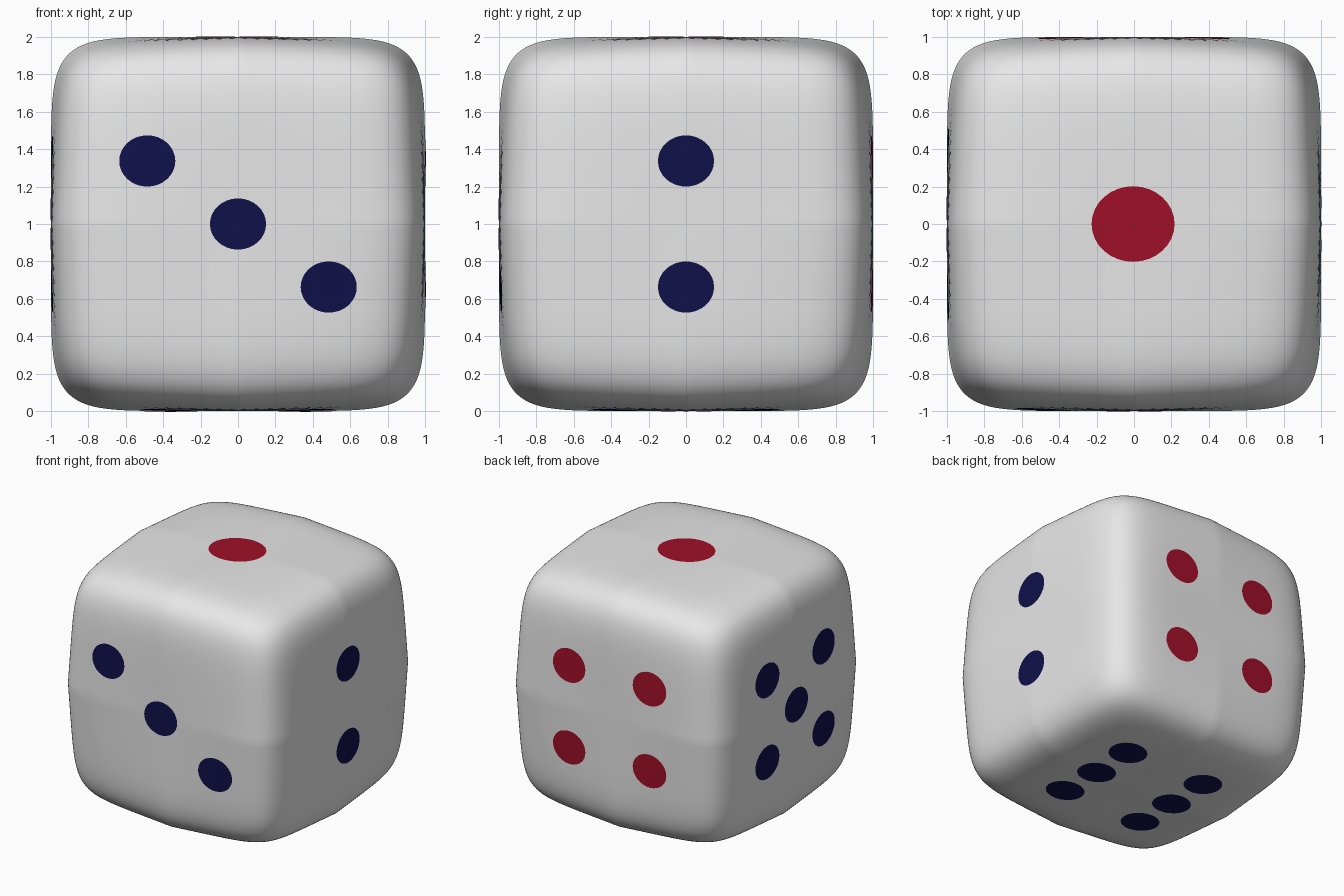
import bpy, bmesh, math
from mathutils import Vector

if "Cube" in bpy.data.objects:
    bpy.data.objects.remove(bpy.data.objects["Cube"])

P = 7.1          # squareness of the rounded cube
CORNER = 0.063   # extra rounding at the eight corners
CENTRE = Vector((0, 0, 1))


def material(name, rgb):
    m = bpy.data.materials.new(name)
    m.diffuse_color = (*rgb, 1)
    m.use_nodes = True
    m.node_tree.nodes["Principled BSDF"].inputs["Base Color"].default_value = m.diffuse_color
    return m


WHITE = material("off_white", (0.80, 0.80, 0.80))
RED = material("deep_red", (0.35, 0.005, 0.021))
BLUE = material("navy_blue", (0.0055, 0.0055, 0.07))


def rounded(d):
    """Point of the rounded cube in direction d."""
    s = d / sum(abs(c) ** P for c in d) ** (1 / P)
    return s * (1 - CORNER * abs(s.x * s.y * s.z))


def height(u, v):
    """Height of a cube side above the centre at (u, v)."""
    h = 1.0
    for _ in range(10):
        h = rounded(Vector((u, v, h))).z
    return h


def finish(bm, name, mat):
    me = bpy.data.meshes.new(name)
    for f in bm.faces:
        f.smooth = True
    bm.to_mesh(me)
    bm.free()
    me.materials.append(mat)
    ob = bpy.data.objects.new(name, me)
    bpy.context.collection.objects.link(ob)
    return ob


# Body: gridded cube pushed onto the rounded shape
bm = bmesh.new()
bmesh.ops.create_cube(bm, size=2)
bmesh.ops.subdivide_edges(bm, edges=bm.edges[:], cuts=47, use_grid_fill=True)
for vert in bm.verts:
    vert.co = rounded(vert.co) + CENTRE
finish(bm, "die_body", WHITE)


# Pips: thin painted discs that follow the surface of one side
def pips(name, u_axis, v_axis, spots, mat, ru=0.15, rv=0.137):
    U, V = Vector(u_axis), Vector(v_axis)
    N = U.cross(V)
    seg, rings = 32, 4
    bm = bmesh.new()

    def point(u, v):
        return bm.verts.new(CENTRE + U * u + V * v + N * (height(u, v) + 0.004))

    for cu, cv in spots:
        mid = point(cu, cv)
        prev = None
        for r in range(1, rings + 1):
            ring = []
            for i in range(seg):
                a = 2 * math.pi * i / seg
                ring.append(point(cu + ru * r / rings * math.cos(a),
                                  cv + rv * r / rings * math.sin(a)))
            for i in range(seg):
                j = (i + 1) % seg
                if prev:
                    bm.faces.new((prev[i], ring[i], ring[j], prev[j]))
                else:
                    bm.faces.new((mid, ring[i], ring[j]))
            prev = ring
    finish(bm, name, mat)


X, Y, Z = (1, 0, 0), (0, 1, 0), (0, 0, 1)
NX, NY = (-1, 0, 0), (0, -1, 0)
A, B = 0.365, 0.337
four = [(u, v) for u in (-A, A) for v in (-B, B)]

pips("top_one_pip", X, Y, [(-0.005, 0)], RED, 0.222, 0.202)
pips("right_two_pips", Y, Z, [(0, B), (0, -B)], BLUE)
pips("front_three_pips", X, Z, [(-0.485, B), (0, 0), (0.485, -B)], BLUE)
pips("back_four_pips", NX, Z, four, RED)
pips("left_five_pips", NY, Z, four + [(0, 0)], BLUE)
pips("bottom_six_pips", X, NY, [(u, v) for u in (-A, A) for v in (-A, 0, A)], BLUE)
